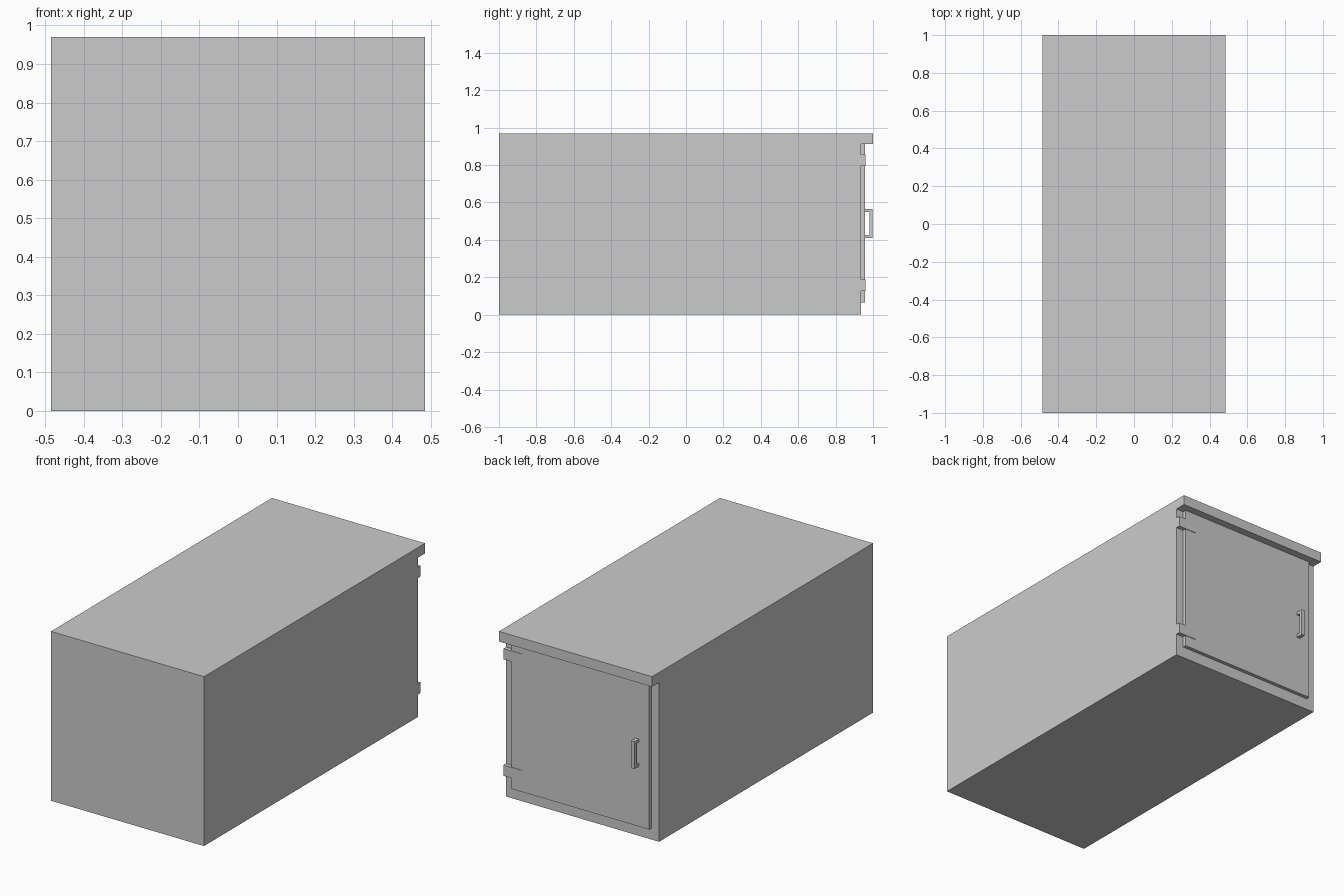
import bpy, bmesh

if "Cube" in bpy.data.objects:
    bpy.data.objects.remove(bpy.data.objects["Cube"])


def extrude_profile(name, pts, x0, x1):
    """Extrude a closed (y, z) outline along x."""
    bm = bmesh.new()
    face = bm.faces.new([bm.verts.new((x0, y, z)) for y, z in pts])
    ret = bmesh.ops.extrude_face_region(bm, geom=[face])
    verts = [g for g in ret["geom"] if isinstance(g, bmesh.types.BMVert)]
    bmesh.ops.translate(bm, vec=(x1 - x0, 0, 0), verts=verts)
    bmesh.ops.recalc_face_normals(bm, faces=bm.faces)
    mesh = bpy.data.meshes.new(name)
    bm.to_mesh(mesh)
    bm.free()
    obj = bpy.data.objects.new(name, mesh)
    bpy.context.collection.objects.link(obj)
    return obj


def box(name, x0, x1, y0, y1, z0, z1):
    return extrude_profile(name, [(y0, z0), (y1, z0), (y1, z1), (y0, z1)], x0, x1)


HALF_W, WALL_Y, DOOR_Y = 0.485, 0.936, 0.957

# Long cabinet body with the top overhanging the door end
extrude_profile("cabinet_body",
                [(-1, 0), (WALL_Y, 0), (WALL_Y, 0.912), (1, 0.912), (1, 0.97), (-1, 0.97)],
                -HALF_W, HALF_W)

# Door panel standing proud of the end wall
box("door", -0.437, 0.437, WALL_Y - 0.01, DOOR_Y, 0.065, 0.912)

# Two strap hinges wrapping from wall edge onto the door
for name, z in (("lower_hinge", 0.128), ("upper_hinge", 0.795)):
    box(name, 0.368, HALF_W, WALL_Y - 0.01, 0.96, z, z + 0.061)

# U-shaped pull handle
extrude_profile("door_handle",
                [(0.95, 0.41), (0.998, 0.41), (0.998, 0.566), (0.95, 0.566),
                 (0.95, 0.549), (0.981, 0.549), (0.981, 0.427), (0.95, 0.427)],
                -0.372, -0.35)
